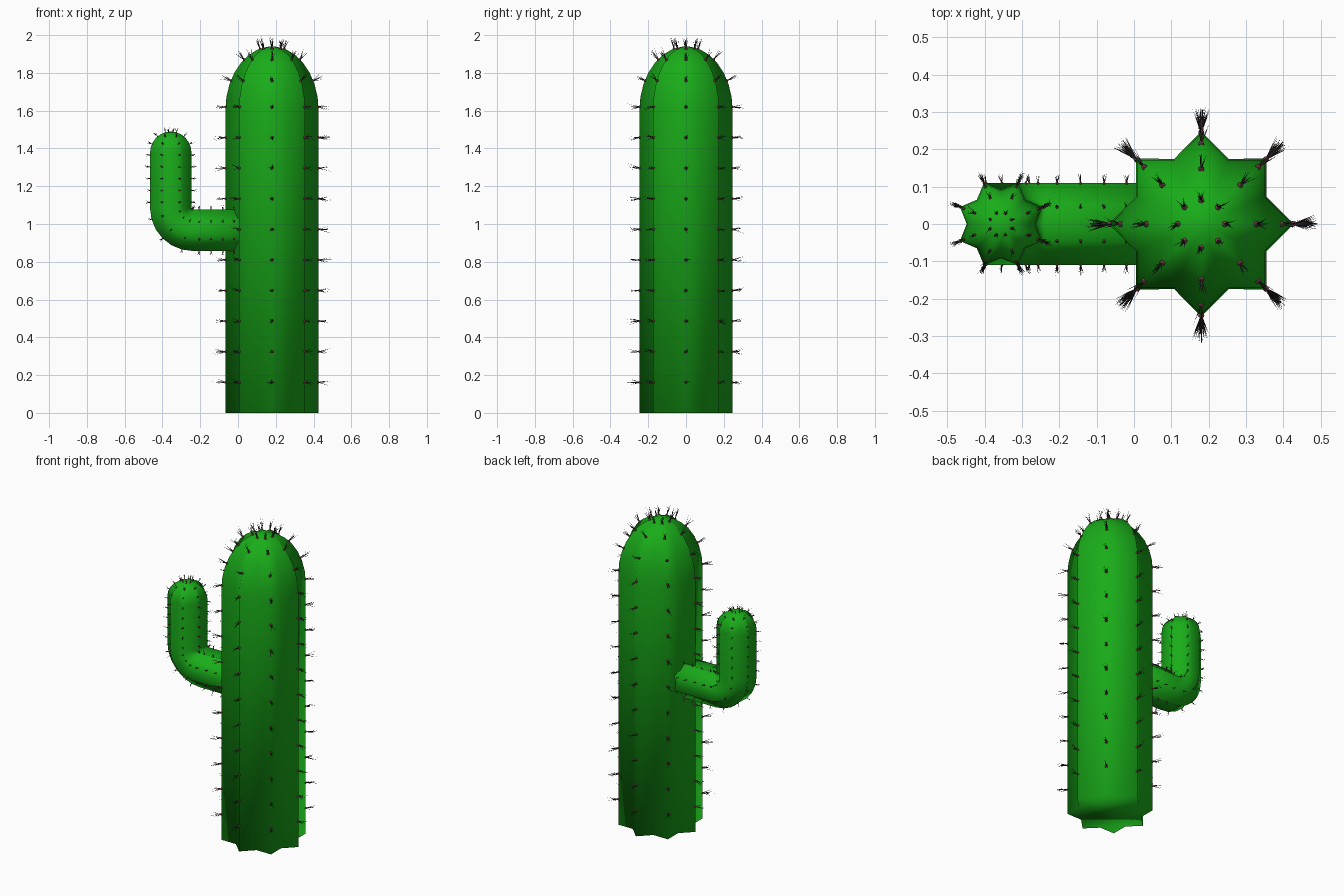
import bpy, bmesh, random
from math import sin, cos, pi, radians
from mathutils import Vector, Matrix

if "Cube" in bpy.data.objects:
    bpy.data.objects.remove(bpy.data.objects["Cube"])

random.seed(4)
RIBS = 8
Y = Vector((0, 1, 0))


def material(name, color):
    m = bpy.data.materials.new(name)
    m.diffuse_color = (*color, 1)
    m.use_nodes = True
    m.node_tree.nodes["Principled BSDF"].inputs["Base Color"].default_value = m.diffuse_color
    return m


GREEN = material("cactus_green", (0.01, 0.42, 0.01))
DARK = material("spine_dark", (0.03, 0.022, 0.022))
PINK = material("areole_pink", (0.25, 0.08, 0.09))


def finish(bm, name, mats, smooth=True):
    bmesh.ops.recalc_face_normals(bm, faces=bm.faces[:])
    me = bpy.data.meshes.new(name)
    bm.to_mesh(me)
    bm.free()
    for m in mats:
        me.materials.append(m)
    for p in me.polygons:
        p.use_smooth = smooth
    ob = bpy.data.objects.new(name, me)
    bpy.context.collection.objects.link(ob)


# A station is (centre, u axis, ridge radius, tilt of the surface normal)
def dome(x, z, r, h, angles):
    return [(Vector((x, 0, z + h * sin(radians(a)))), Vector((1, 0, 0)),
             r * cos(radians(a)), radians(a)) for a in angles]


def upright(x, heights, r):
    return [(Vector((x, 0, z)), Vector((1, 0, 0)), r, 0) for z in heights]


# Ribbed star-section body swept through stations, closed by an apex
def ribbed_body(name, stations, apex, inner, phase):
    bm = bmesh.new()
    n = RIBS * 2
    rings = []
    for c, u, r, _ in stations:
        ring = []
        for i in range(n):
            a = phase + pi * i / RIBS
            rr = r * (inner if i % 2 else 1)
            ring.append(bm.verts.new(c + (u * cos(a) + Y * sin(a)) * rr))
        rings.append(ring)
    for lo, hi in zip(rings, rings[1:]):
        for i in range(n):
            j = (i + 1) % n
            bm.faces.new((lo[i], lo[j], hi[j], hi[i]))
    tip = bm.verts.new(apex)
    for i in range(n):
        bm.faces.new((rings[-1][i], rings[-1][(i + 1) % n], tip))
    bm.faces.new(rings[0][::-1])
    finish(bm, name, [GREEN])


# Clusters of thin spines on a small pink pad along every ridge
def spines(name, stations, phase, length, width, pad, count):
    bm = bmesh.new()
    for c, u, r, tilt in stations:
        axis = u.cross(Y)
        for k in range(RIBS):
            a = phase + 2 * pi * k / RIBS
            radial = u * cos(a) + Y * sin(a)
            out = radial * cos(tilt) + axis * sin(tilt)
            base = c + radial * r - out * pad * 0.3
            made = bmesh.ops.create_icosphere(
                bm, subdivisions=1, radius=pad, matrix=Matrix.Translation(base))
            for f in {f for v in made["verts"] for f in v.link_faces}:
                f.material_index = 1
            s, t = out.orthogonal().normalized(), None
            t = out.cross(s)
            for _ in range(count):
                ang, lean = random.uniform(0, 2 * pi), random.uniform(0, 0.42)
                d = (out + (s * cos(ang) + t * sin(ang)) * lean).normalized()
                foot = [bm.verts.new(base + (s * cos(q) + t * sin(q)) * width)
                        for q in (0, 2 * pi / 3, 4 * pi / 3)]
                tip = bm.verts.new(base + d * length * random.uniform(0.55, 1))
                for i in range(3):
                    bm.faces.new((foot[i], foot[(i + 1) % 3], tip))
    finish(bm, name, [DARK, PINK], smooth=False)


# Trunk
TX, TR, TZ, TH = 0.18, 0.247, 1.60, 0.34
ribbed_body("trunk",
            upright(TX, (0, TZ), TR) + dome(TX, TZ, TR, TH, range(12, 85, 12)),
            (TX, 0, TZ + TH), 0.765, 0)
spines("trunk_spines",
       upright(TX, [0.162 * k for k in range(1, 11)], TR)
       + dome(TX, TZ, TR, TH, (28, 53, 75)),
       0, 0.075, 0.002, 0.009, 8)

# Arm: horizontal stub, quarter bend, then upright with a domed tip
AR, AZ, AH = 0.119, 1.375, 0.115
PIVOT, BEND = Vector((-0.238, 0, 1.085)), 0.118


def stub(xs):
    return [(Vector((x, 0, PIVOT.z - BEND)), Vector((0, 0, 1)), AR, 0) for x in xs]


def bend(angles):
    us = [Vector((sin(radians(a)), 0, cos(radians(a)))) for a in angles]
    return [(PIVOT - u * BEND, u, AR, 0) for u in us]


AX = PIVOT.x - BEND
PHASE = pi / RIBS
ribbed_body("arm",
            stub((0.06,)) + bend(range(0, 91, 15)) + upright(AX, (AZ,), AR)
            + dome(AX, AZ, AR, AH, range(15, 80, 15)),
            (AX, 0, AZ + AH), 0.77, PHASE)
spines("arm_spines",
       stub((-0.02, -0.08, -0.143, -0.206)) + bend((15, 45, 75))
       + upright(AX, [1.115 + 0.0625 * k for k in range(5)], AR)
       + dome(AX, AZ, AR, AH, (25, 50, 75)),
       PHASE, 0.034, 0.001, 0.0045, 7)
